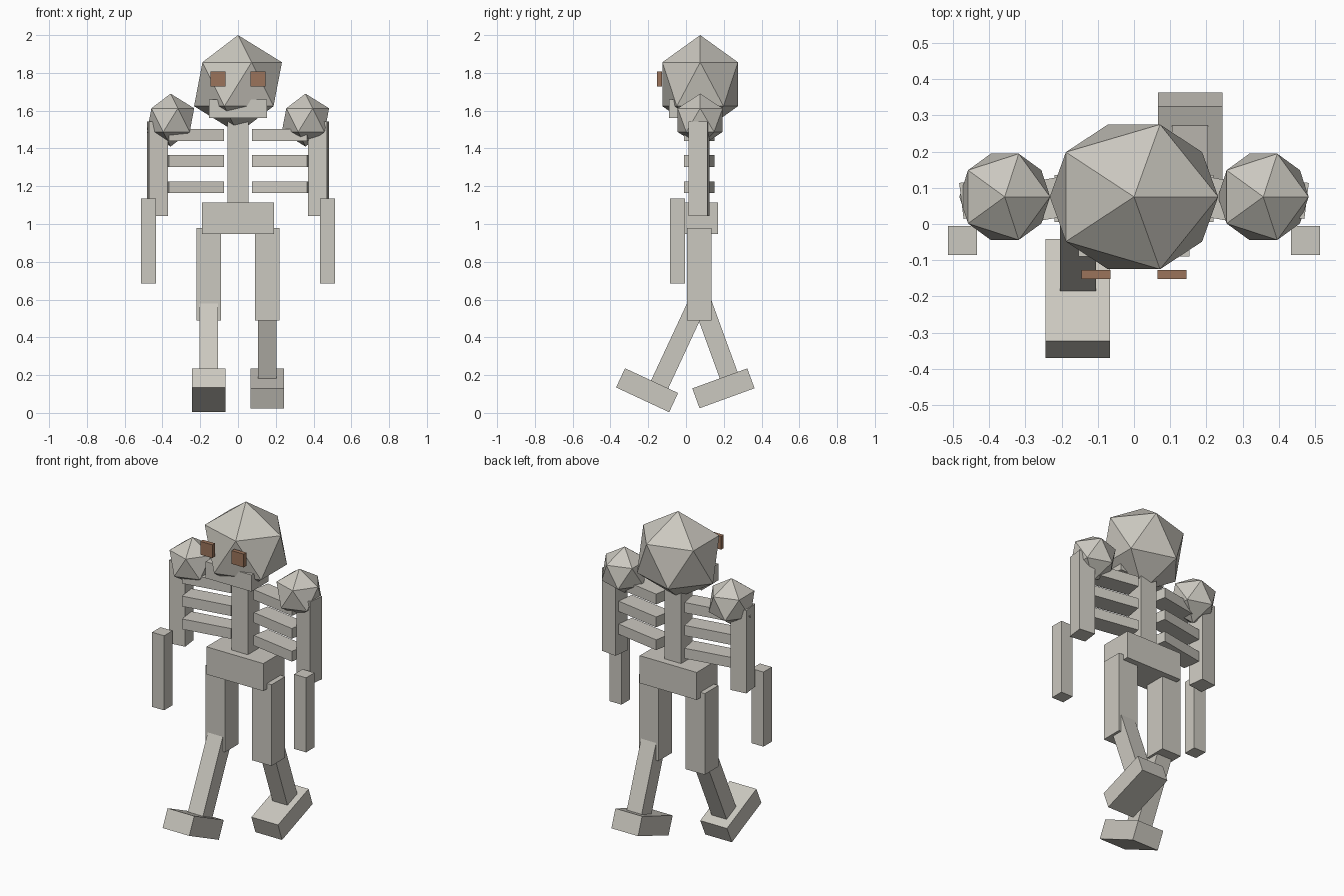
import bpy
from math import radians, sin, cos

cube = bpy.data.objects.get("Cube")
if cube:
    bpy.data.objects.remove(cube, do_unlink=True)


def material(name, colour):
    mat = bpy.data.materials.new(name)
    mat.use_nodes = True
    mat.diffuse_color = (*colour, 1)
    mat.node_tree.nodes["Principled BSDF"].inputs["Base Color"].default_value = (*colour, 1)
    return mat


BONE = material("pale bone", (0.60, 0.58, 0.525))
EYE = material("rust brown", (0.33, 0.175, 0.105))
MID_Y = 0.07  # depth of the body axis


def finish(name, scale, mat):
    obj = bpy.context.object
    obj.name = name
    obj.scale = scale
    obj.data.materials.append(mat)
    bpy.ops.object.transform_apply(location=False, rotation=False, scale=True)
    return obj


def box(name, centre, size, tilt=0, yaw=0, mat=BONE):
    bpy.ops.mesh.primitive_cube_add(
        size=1, location=centre, rotation=(radians(tilt), 0, radians(yaw)))
    return finish(name, size, mat)


def gem(name, centre, radii):
    bpy.ops.mesh.primitive_ico_sphere_add(subdivisions=1, radius=1, location=centre)
    return finish(name, radii, BONE)


# Head, jaw, spine and pelvis
gem("head", (0, 0.075, 1.74), (0.26, 0.235, 0.26))
box("jaw", (0, -0.01, 1.61), (0.306, 0.16, 0.10))
box("spine", (0, MID_Y, 1.31), (0.11, 0.11, 0.48))
box("pelvis", (0, MID_Y, 1.03), (0.38, 0.20, 0.166))

# Paired parts
for side, s in (("left", 1), ("right", -1)):
    box(side + "_eye", (s * 0.105, -0.14, 1.768), (0.08, 0.025, 0.08), mat=EYE)
    gem(side + "_shoulder", (s * 0.357, 0.075, 1.55), (0.14, 0.14, 0.14))
    box(side + "_upper_arm", (s * 0.427, MID_Y, 1.293), (0.10, 0.10, 0.50), yaw=-s * 7)
    box(side + "_forearm", (s * 0.474, -0.045, 0.91), (0.08, 0.08, 0.45))
    box(side + "_thigh", (s * 0.155, MID_Y, 0.735), (0.13, 0.13, 0.49))
    for i in range(3):
        box(f"{side}_rib_{i + 1}", (s * 0.23, MID_Y, 1.195 + i * 0.138),
            (0.295, 0.11, 0.062), yaw=-s * 10)

# Striding shins and feet: one leg forward, one back
for side, x, tilt, knee_y, length, foot_y, foot_z in (
        ("left", 0.155, 20, 0.08, 0.50, 0.198, 0.13),
        ("right", -0.155, -25, 0.07, 0.53, -0.206, 0.12)):
    a = radians(tilt)
    centre = (x, knee_y + sin(a) * length / 2, 0.60 - cos(a) * length / 2)
    box(side + "_shin", centre, (0.10, 0.10, length), tilt=tilt)
    box(side + "_foot", (x, foot_y, foot_z), (0.178, 0.31, 0.112), tilt=tilt)
